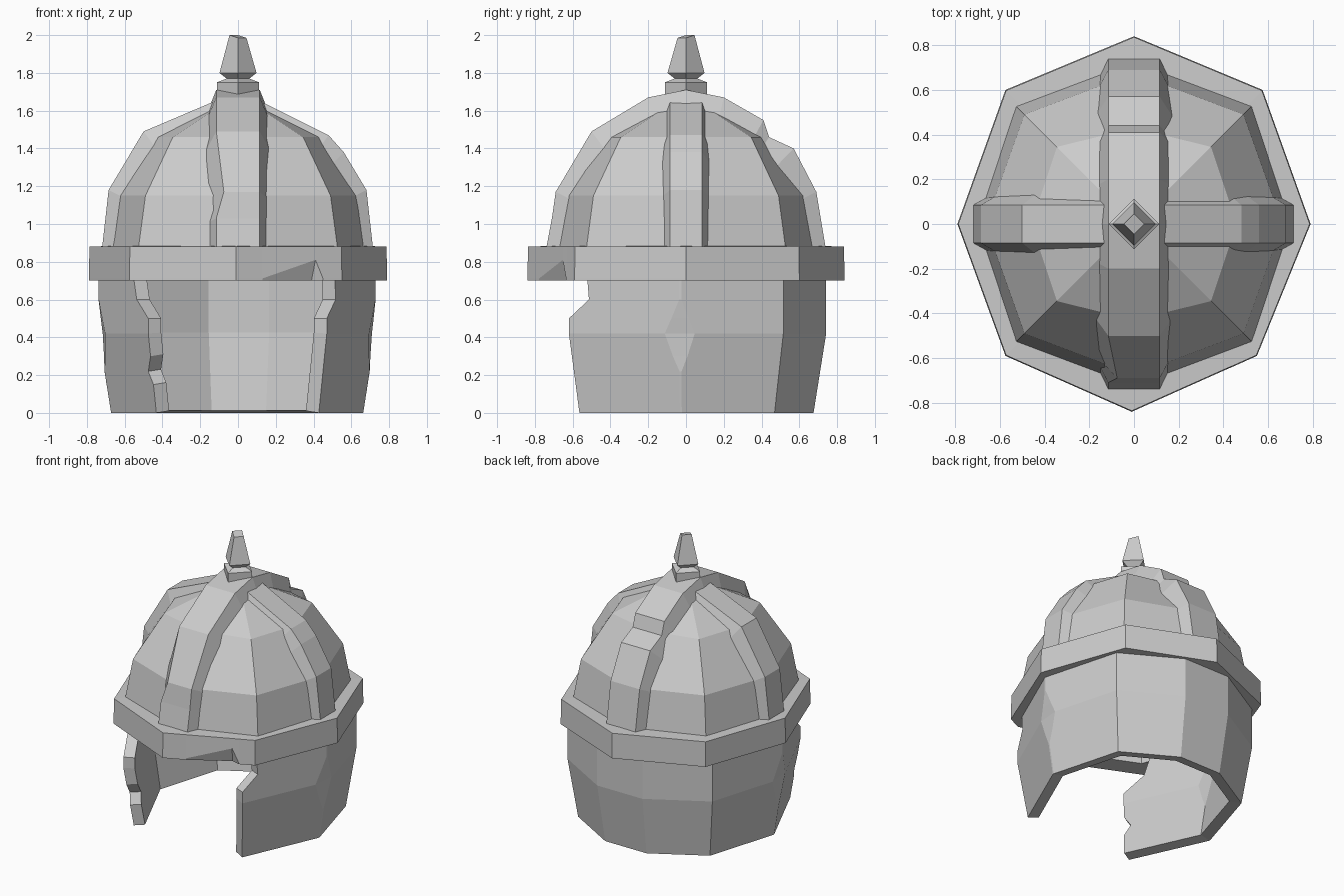
import bpy, bmesh
from math import cos, sin, pi
from mathutils import Vector

old = bpy.data.objects.get("Cube")
if old:
    bpy.data.objects.remove(old, do_unlink=True)

steel = bpy.data.materials.new("grey steel")
steel.use_nodes = True
grey = (0.6, 0.6, 0.6, 1)
steel.diffuse_color = grey
steel.node_tree.nodes["Principled BSDF"].inputs["Base Color"].default_value = grey


def skin(name, rows, ring=True, loop=False, cap_start=False, cap_end=False,
         thickness=0, fix_normals=False):
    """Join rows of points into a flat-shaded surface."""
    bm = bmesh.new()
    grid = [[bm.verts.new(p) for p in row] for row in rows]
    n = len(grid[0])
    pairs = list(zip(grid, grid[1:]))
    if loop:
        pairs.append((grid[-1], grid[0]))
    for a, b in pairs:
        for i in range(n if ring else n - 1):
            j = (i + 1) % n
            bm.faces.new((a[i], a[j], b[j], b[i]))
    if cap_start:
        bm.faces.new(grid[0][::-1])
    if cap_end:
        bm.faces.new(grid[-1])
    if fix_normals:
        bmesh.ops.recalc_face_normals(bm, faces=bm.faces)
    mesh = bpy.data.meshes.new(name)
    bm.to_mesh(mesh)
    bm.free()
    mesh.materials.append(steel)
    obj = bpy.data.objects.new(name, mesh)
    bpy.context.collection.objects.link(obj)
    if thickness:
        mod = obj.modifiers.new("thickness", 'SOLIDIFY')
        mod.thickness = thickness
        mod.offset = -1
        mod.use_even_offset = True


# Dome: eight-sided rings, hollow inside
def octagon(rx, ry, diag, z):
    return [(rx, 0, z), (diag, diag, z), (0, ry, z), (-diag, diag, z),
            (-rx, 0, z), (-diag, -diag, z), (0, -ry, z), (diag, -diag, z)]


skin("dome", [octagon(0.705, 0.73, 0.53, 0.85), octagon(0.665, 0.675, 0.49, 1.15),
              octagon(0.46, 0.43, 0.345, 1.46), octagon(0.12, 0.12, 0.09, 1.63)],
     cap_end=True, thickness=0.1)

# Brow band: octagonal hoop with a shallow chip in the lower front edge
hoop = [(0.79, 0), (0.575, 0.6), (0, 0.84), (-0.575, 0.6), (-0.79, 0),
        (-0.575, -0.59), (-0.01, -0.84), (0.13, -0.777), (0.41, -0.652),
        (0.45, -0.635), (0.55, -0.59)]
chip = 8


def hoop_row(scale, z, chip_scale=1, chip_rise=0):
    row = []
    for i, (x, y) in enumerate(hoop):
        s = scale * chip_scale if i == chip else scale
        row.append((x * s, y * s, z + (chip_rise if i == chip else 0)))
    return row


skin("brow_band", [hoop_row(1, 0.702, chip_scale=0.95), hoop_row(1, 0.712, chip_rise=0.098),
                   hoop_row(0.995, 0.88), hoop_row(0.82, 0.885), hoop_row(0.82, 0.702)],
     loop=True, fix_normals=True)


# Raised straps: tapered section following a path of (distance, height)
def strap(name, path, along_y, half, foot, nicks={}):
    rows = []
    for k, (d, z) in enumerate(path):
        low_d, low_z = d * 0.85, 0.85 + (z - 0.85) * 0.84
        section = [(-half + nicks.get(k, 0), d, z), (half, d, z),
                   (foot, low_d, low_z), (-foot, low_d, low_z)]
        rows.append([(w, e, h) if along_y else (e, w, h) for w, e, h in section])
    skin(name, rows, cap_start=True, cap_end=True, fix_normals=True)


strap("crest_strap",
      [(-0.74, 0.87), (-0.71, 1.03), (-0.69, 1.17), (-0.5, 1.49), (-0.2, 1.67),
       (0, 1.71), (0.2, 1.67), (0.41, 1.55), (0.44, 1.46), (0.57, 1.4),
       (0.69, 1.17), (0.74, 0.87)],
      True, 0.115, 0.17, nicks={2: 0.04})
strap("left_strap", [(0.715, 0.87), (0.68, 1.18), (0.56, 1.38), (0.48, 1.47),
                     (0.1, 1.66)], False, 0.085, 0.145)
strap("right_strap", [(-0.72, 0.87), (-0.685, 1.18), (-0.5, 1.49), (-0.1, 1.66)],
      False, 0.085, 0.145)

# Neck and cheek guard: open-fronted wall with worn front edges
left_side, right_side = Vector((0.73, -0.03)), Vector((-0.74, -0.04))
left_front, right_front = Vector((0.47, -0.62)), Vector((-0.475, -0.62))
back = [Vector(p) for p in ((0.58, 0.515), (0.185, 0.742), (-0.175, 0.742), (-0.57, 0.515))]
# Height, reach of the left cheek, reach of the right cheek, width of the side dent
edges = [(0, 1, 1, 0.01), (0.15, 1, 1, 0.01), (0.22, 1, 0.92, 0.01), (0.3, 1, 1, 0.07),
         (0.42, 1, 1, 0.14), (0.5, 1, 1, 0.08), (0.6, 0.82, 0.77, 0.01),
         (0.75, 0.84, 0.69, 0.01)]
rows = []
for z, left, right, dent in edges:
    s = min(1, 0.91 + 0.09 * z / 0.42)
    outline = [left_side.lerp(left_front, left), left_side.lerp(left_front, dent),
               left_side.lerp(back[0], dent), *back,
               right_side.lerp(back[-1], dent), right_side.lerp(right_front, dent),
               right_side.lerp(right_front, right)]
    rows.append([(p.x * s, p.y * s, z) for p in outline])
skin("neck_and_cheek_guard", rows, ring=False, thickness=0.075)

# Finial: four-sided spike with a collar and a slanted tip
spike = []
for r, z in ((0.112, 1.64), (0.112, 1.75), (0.06, 1.77), (0.098, 1.8), (0.045, 1.985)):
    spike.append([Vector((r * cos(i * pi / 2), r * sin(i * pi / 2), z)) for i in range(4)])
spike[-1][1].z = 2.0
spike[-1][2].z = 2.0
skin("finial", spike, cap_start=True, cap_end=True)
